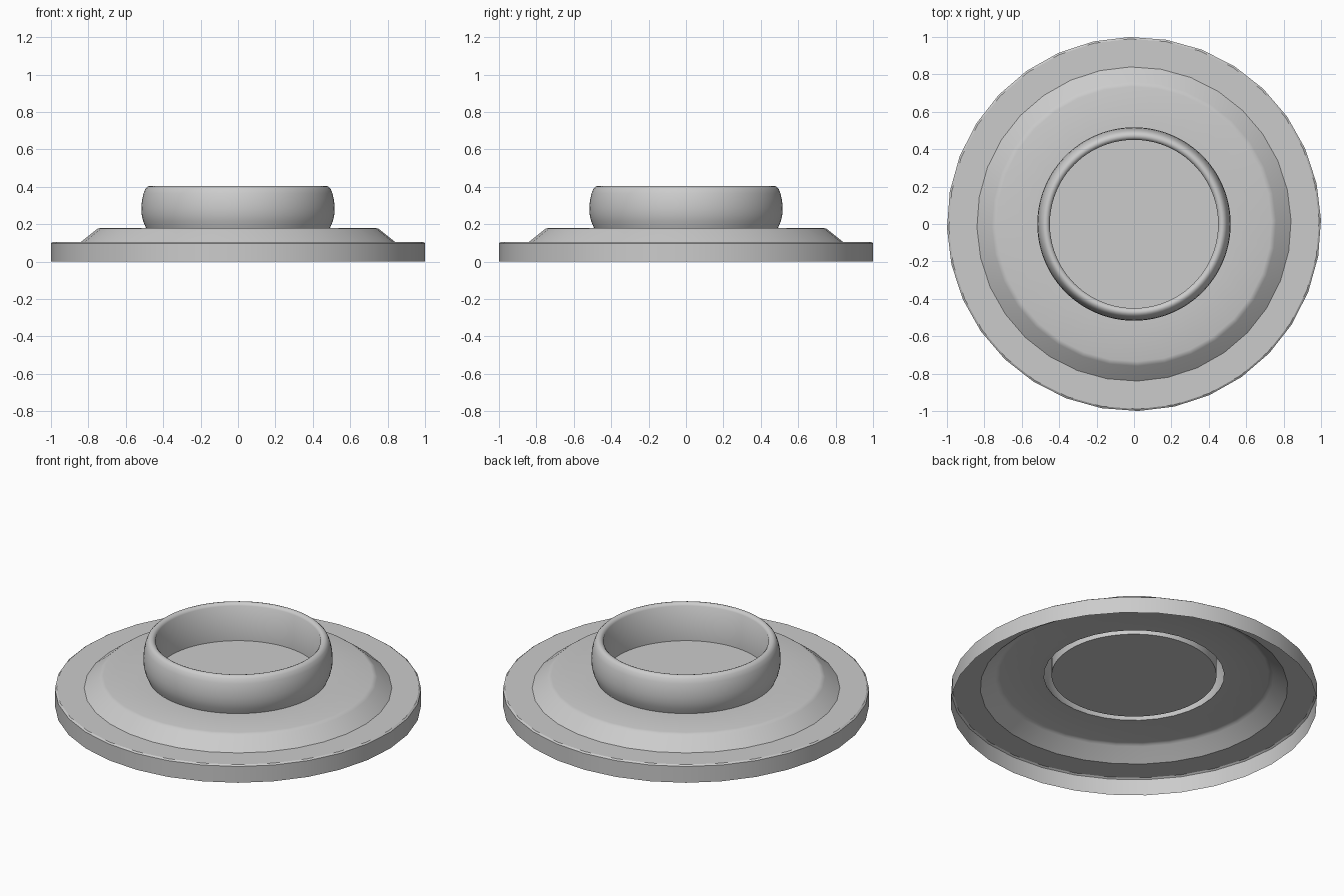
import bpy, bmesh, math

if "Cube" in bpy.data.objects:
    bpy.data.objects.remove(bpy.data.objects["Cube"])


def lathe(name, profile, sides, start=0.0, smooth=45):
    """Revolve an open (radius, height) profile around z into a thin shell."""
    bm = bmesh.new()
    rings = []
    for r, z in profile:
        rings.append([bm.verts.new((r * math.cos(start + math.tau * i / sides),
                                    r * math.sin(start + math.tau * i / sides), z))
                      for i in range(sides)])
    for a, b in zip(rings, rings[1:]):
        for i in range(sides):
            j = (i + 1) % sides
            bm.faces.new((a[i], a[j], b[j], b[i]))
    mesh = bpy.data.meshes.new(name)
    bm.to_mesh(mesh)
    bm.free()
    obj = bpy.data.objects.new(name, mesh)
    bpy.context.collection.objects.link(obj)
    bpy.ops.object.select_all(action='DESELECT')
    obj.select_set(True)
    bpy.context.view_layer.objects.active = obj
    bpy.ops.object.shade_smooth_by_angle(angle=math.radians(smooth))
    return obj


# Hollow base: outer wall, flat flange, sloped step and raised deck
lathe("base_shell",
      [(1.0, 0.0), (1.0, 0.098), (0.99, 0.105), (0.84, 0.105),
       (0.76, 0.169), (0.75, 0.176), (0.735, 0.18), (0.492, 0.18)],
      32, math.radians(1.3), 35)

# Bulging collar, open underneath
lathe("collar",
      [(0.492, 0.18), (0.507, 0.215), (0.515, 0.25), (0.517, 0.285),
       (0.514, 0.325), (0.505, 0.365), (0.495, 0.39), (0.483, 0.402),
       (0.471, 0.405), (0.46, 0.401), (0.45, 0.39), (0.45, 0.18)],
      96)

# Flat floor inside the collar
bpy.ops.mesh.primitive_circle_add(vertices=96, radius=0.45, fill_type='NGON',
                                  location=(0, 0, 0.18))
bpy.context.object.name = "collar_floor"
